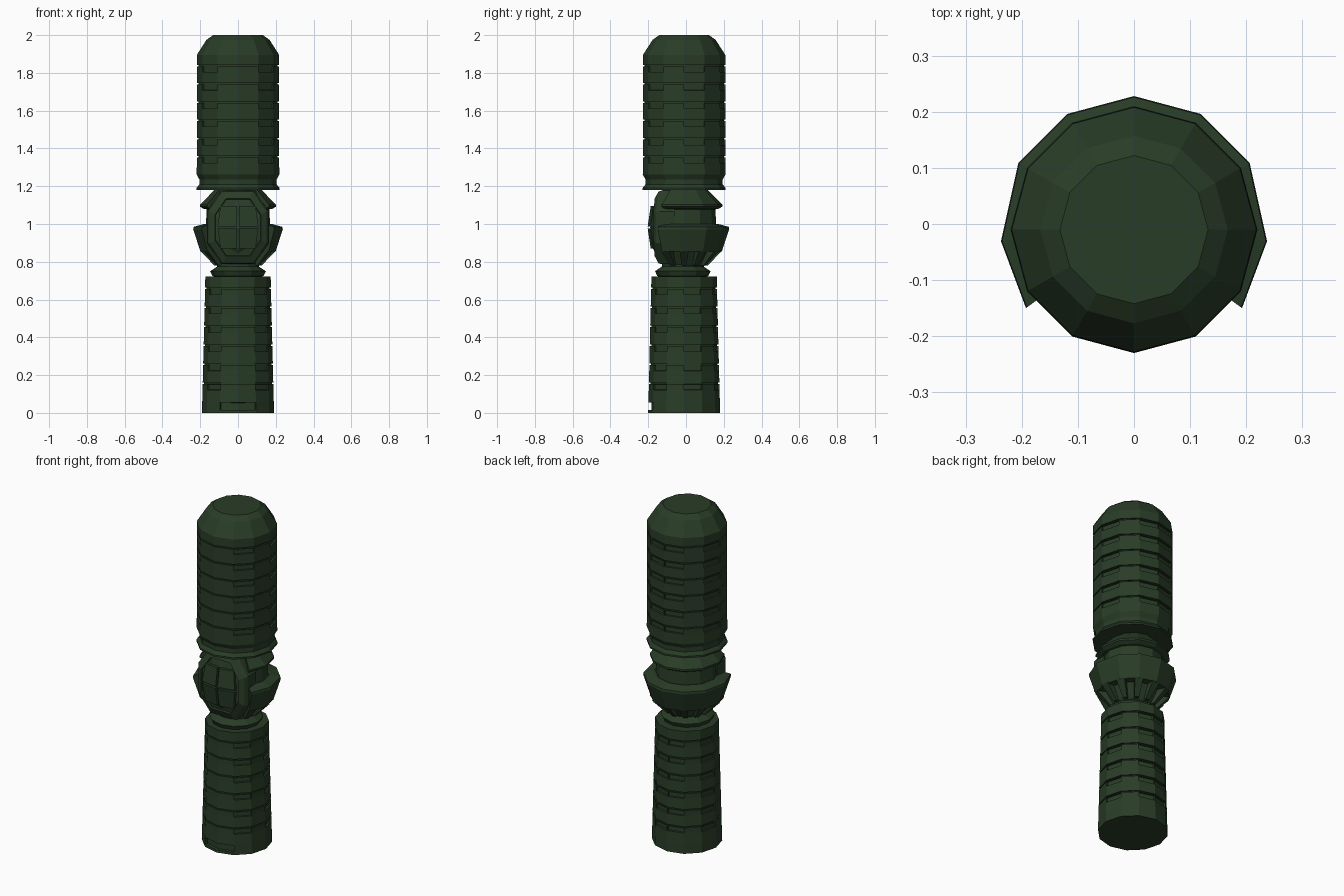
import bpy, bmesh
from math import cos, sin, radians

if "Cube" in bpy.data.objects:
    bpy.data.objects.remove(bpy.data.objects["Cube"])

CY = -0.01
mat = bpy.data.materials.new("dark_green")
mat.diffuse_color = (0.022, 0.046, 0.02, 1)
mat.use_nodes = True
mat.node_tree.nodes["Principled BSDF"].inputs["Base Color"].default_value = mat.diffuse_color
FULL = [30 * i for i in range(12)]
ARC = [-36, -5, 30, 60, 90, 120, 150, 185, 216]


def finish(name, bm):
    bmesh.ops.recalc_face_normals(bm, faces=bm.faces)
    me = bpy.data.meshes.new(name)
    bm.to_mesh(me)
    bm.free()
    me.materials.append(mat)
    ob = bpy.data.objects.new(name, me)
    bpy.context.collection.objects.link(ob)
    return ob


def lathe(profile, angles=FULL, cy=CY, arc=False):
    """Revolve (r, z) points; arc=True sweeps a closed section part way round."""
    bm = bmesh.new()
    cols = [[bm.verts.new((r * cos(radians(a)), cy + r * sin(radians(a)), z))
             for r, z in profile] for a in angles]
    n, m = len(cols), len(profile)
    grid = {}
    for i in range(n - 1 if arc else n):
        a, b = cols[i], cols[(i + 1) % n]
        for j in range(m if arc else m - 1):
            k = (j + 1) % m
            grid[i, j] = bm.faces.new((a[j], b[j], b[k], a[k]))
    if arc:
        bm.faces.new(cols[0])
        bm.faces.new(cols[-1])
    else:
        bm.faces.new([c[0] for c in cols])
        bm.faces.new([c[-1] for c in cols])
    bmesh.ops.recalc_face_normals(bm, faces=bm.faces)
    return bm, grid


def grip(name, start, end, rows, radius, front_slot=None):
    """Twelve-sided barrel with ring grooves and alternating brick slots."""
    prof, slot_rows = list(start), []
    for z in rows:
        r = radius(z)
        slot_rows.append(len(prof))
        prof += [(r, z - 0.038), (r, z - 0.008), (r - 0.008, z - 0.008),
                 (r - 0.008, z), (r, z)]
    prof += end
    bm, grid = lathe(prof)
    slots = [grid[i, j] for j in slot_rows for i in (10, 0, 2, 3, 5, 7)]
    bmesh.ops.inset_individual(bm, faces=slots, thickness=0.001, depth=-0.01)
    if front_slot is not None:
        bmesh.ops.inset_region(bm, faces=[grid[i, front_slot] for i in (8, 9)],
                               thickness=0.001, depth=-0.018)
    return finish(name, bm)


# Upper barrel with bevelled cap and lower flange
grip("upper_barrel",
     [(0.19, 1.18), (0.22, 1.18), (0.22, 1.19), (0.204, 1.21), (0.204, 1.235), (0.219, 1.262)],
     [(0.218, 1.895), (0.167, 1.975), (0.132, 2.0)],
     [1.36 + 0.0965 * i for i in range(6)], lambda z: 0.218)


# Lower handle, slightly tapered, with a recess at the front of the base
def taper(z):
    return 0.191 - 0.018 * z / 0.72


grip("lower_handle",
     [(0.191, 0), (taper(.015), 0.015), (taper(.055), 0.055)],
     [(taper(.72), 0.722)],
     [0.16 + 0.101 * i for i in range(6)], taper, front_slot=1)

# Neck ring
bm, _ = lathe([(0.11, 0.715), (0.135, 0.725), (0.147, 0.75), (0.11, 0.775), (0.11, 0.79)], cy=-0.017)
finish("neck_ring", bm)

# Middle core
bm, _ = lathe([(0.1, 0.77), (0.115, 0.79), (0.165, 0.87), (0.17, 1.0), (0.165, 1.08),
               (0.15, 1.12), (0.11, 1.185), (0.11, 1.2)])
finish("middle_core", bm)

# Wraparound collar and upper rim, both open at the front
bm, _ = lathe([(0.15, 0.855), (0.2, 0.855), (0.238, 0.972), (0.236, 0.985), (0.18, 1.0), (0.15, 0.99)], ARC, arc=True)
finish("collar", bm)
bm, _ = lathe([(0.15, 1.075), (0.182, 1.08), (0.202, 1.092), (0.202, 1.103), (0.12, 1.185), (0.09, 1.185)], ARC, arc=True)
finish("upper_rim", bm)

# Fins under the collar
bm = bmesh.new()
for k in range(9):
    a = radians(-30 + 30 * k)
    pts = [(0.09, 0.78), (0.125, 0.78), (0.2, 0.858), (0.14, 0.858)]
    sides = [[bm.verts.new((r * cos(a) - s * w * sin(a), CY + r * sin(a) + s * w * cos(a), z))
              for (r, z), w in zip(pts, (0.01, 0.012, 0.024, 0.02))] for s in (-1, 1)]
    bm.faces.new(sides[0])
    bm.faces.new(sides[1])
    for j in range(4):
        q = (j + 1) % 4
        bm.faces.new((sides[0][j], sides[1][j], sides[1][q], sides[0][q]))
finish("fins", bm)


# Curved octagonal window at the front
def surf(x, dz, push=0.0):
    return (x, -0.202 + 1.3 * dz * dz + 1.5 * x * x + push, 0.982 + dz)


def octagon(sx, sz, push=0.0, flat=None):
    pts = [(.08, .195), (.153, .085), (.153, -.085), (.08, -.195),
           (-.08, -.195), (-.153, -.085), (-.153, .085), (-.08, .195)]
    out = []
    for x, z in pts:
        p = surf(x * sx, z * sz, push)
        out.append(p if flat is None else (p[0], flat, p[2]))
    return out


bm = bmesh.new()
rings = [[bm.verts.new(p) for p in ring] for ring in (
    octagon(1.06, 1.0, flat=-0.06), octagon(1.06, 1.0, 0.012), octagon(0.98, 0.97),
    octagon(0.8, 0.78), octagon(0.78, 0.76, 0.012))]
for a, b in zip(rings, rings[1:]):
    for i in range(8):
        j = (i + 1) % 8
        bm.faces.new((a[i], a[j], b[j], b[i]))
# Window backing sheet: fan around a central point
centre = bm.verts.new(surf(0, 0, 0.012))
for i in range(8):
    bm.faces.new((rings[-1][i], rings[-1][(i + 1) % 8], centre))
bm.faces.new(rings[0])
finish("window_frame", bm)

# Four window panes
bm = bmesh.new()
for sx in (-1, 1):
    for sz in (-1, 1):
        corners = [(0.006, 0.006), (0.108, 0.006), (0.093, 0.112), (0.006, 0.112)]
        front, back = ([bm.verts.new(surf(x * sx, z * sz, p)) for x, z in corners]
                       for p in (-0.001, 0.03))
        bm.faces.new(front)
        bm.faces.new(back)
        for i in range(4):
            j = (i + 1) % 4
            bm.faces.new((front[i], front[j], back[j], back[i]))
finish("window_panes", bm)
